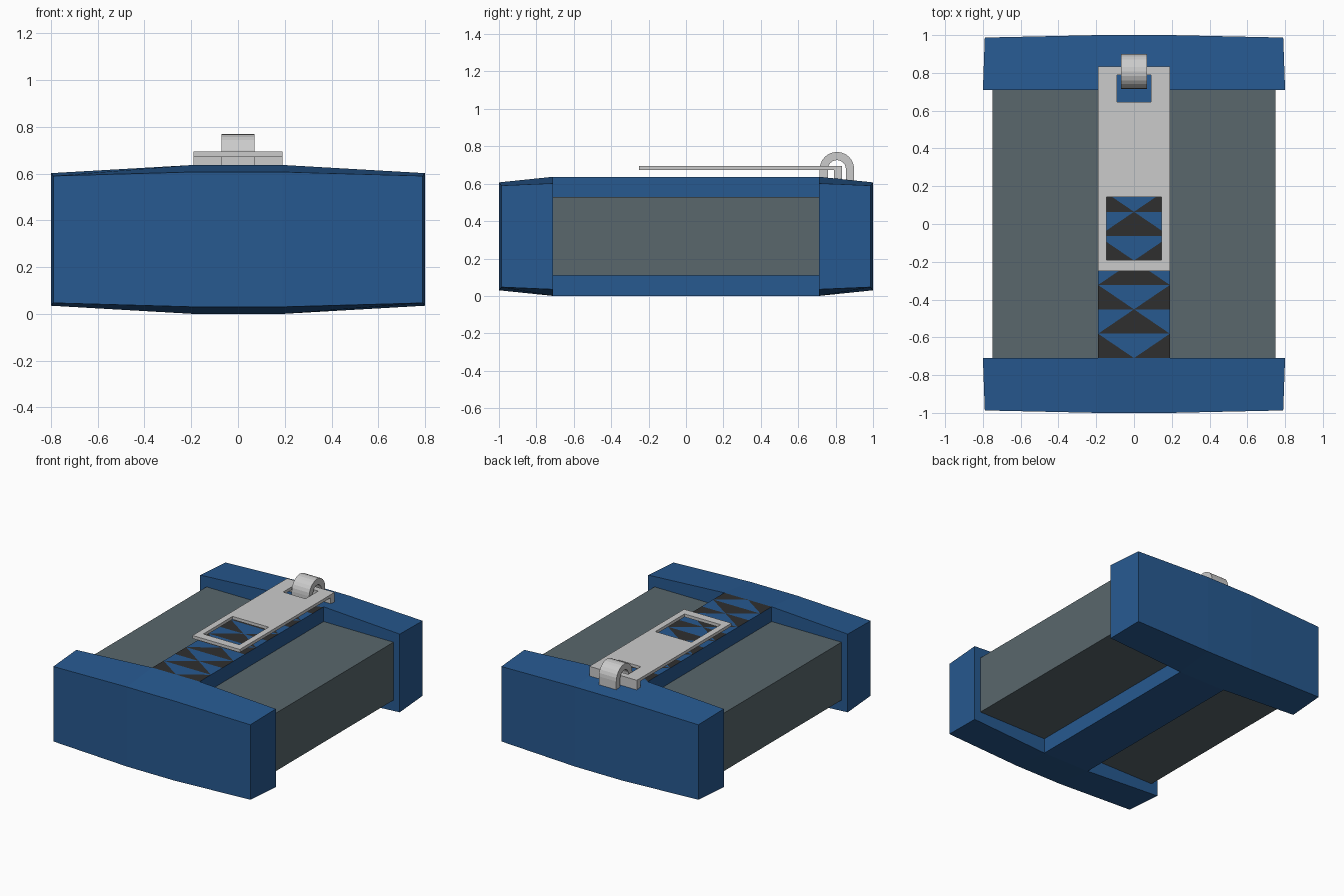
import bpy, math

if "Cube" in bpy.data.objects:
    bpy.data.objects.remove(bpy.data.objects["Cube"])


def material(name, rgb):
    m = bpy.data.materials.new(name)
    m.diffuse_color = (*rgb, 1)
    m.use_nodes = True
    m.node_tree.nodes["Principled BSDF"].inputs["Base Color"].default_value = m.diffuse_color
    return m


BLUE = material("blue", (0.02, 0.1, 0.28))
SLATE = material("slate", (0.1, 0.135, 0.15))
DARK = material("dark", (0.028, 0.028, 0.028))


def mesh(name, verts, faces, mats=(), indices=None):
    me = bpy.data.meshes.new(name)
    me.from_pydata(verts, [], faces)
    for m in mats:
        me.materials.append(m)
    if indices:
        me.polygons.foreach_set("material_index", indices)
    me.validate()
    ob = bpy.data.objects.new(name, me)
    bpy.context.collection.objects.link(ob)
    return ob


def loft(name, rings, mats=(), caps=True):
    """Skin a row of closed rings that share a point count."""
    n = len(rings[0])
    faces = [(i * n + j, i * n + (j + 1) % n, (i + 1) * n + (j + 1) % n, (i + 1) * n + j)
             for i in range(len(rings) - 1) for j in range(n)]
    if caps:
        faces += [tuple(reversed(range(n))),
                  tuple(range((len(rings) - 1) * n, len(rings) * n))]
    ob = mesh(name, [p for r in rings for p in r], faces, mats)
    recalc(ob)
    return ob


def recalc(ob):
    import bmesh
    bm = bmesh.new()
    bm.from_mesh(ob.data)
    bmesh.ops.recalc_face_normals(bm, faces=bm.faces)
    bm.to_mesh(ob.data)
    bm.free()


def rect(x, y0, y1, z):
    return [(-x, y0, z), (x, y0, z), (x, y1, z), (-x, y1, z)]


def frame(name, outer, inner, z0, z1):
    """Rectangular plate with a rectangular window."""
    return loft(name, [rect(*outer, z0), rect(*outer, z1), rect(*inner, z1),
                       rect(*inner, z0), rect(*outer, z0)], caps=False)


# Main body
loft("body", [rect(0.75, -0.75, 0.75, 0.11), rect(0.75, -0.75, 0.75, 0.53)], [SLATE])

# Bulged end caps
for s, name in ((-1, "front_cap"), (1, "back_cap")):
    rings = []
    for side, k in ((-1, 1), (-1, 0), (1, 0), (1, 1)):
        xo, xi = (0.79, 0.8) if k else (0.19, 0.19)
        yo = s * (0.987 if k else 1.0)
        inner, outer = (0.035, 0.047) if k else (0, 0.03)
        rings.append([(side * xi, s * 0.71, inner), (side * xo, yo, outer),
                      (side * xo, yo, 0.637 - outer), (side * xi, s * 0.71, 0.637 - inner)])
    loft(name, rings, [BLUE])

# Central spine, with dark triangles on its top face
W, L, T, ROWS = 0.19, 0.71, 0.637, 11
verts = rect(W, -L, L, 0)
faces, idx = [(3, 2, 1, 0)], [0]
for i in range(ROWS + 1):
    y = -L + 2 * L * i / ROWS
    verts += [(x, y, T) for x in (-W, 0, W)]
for i in range(ROWS):
    a = 4 + 3 * i
    b = a + 3
    if i % 2 == 0:      # wedge pointing down
        faces += [(a, a + 1, b), (a + 1, b + 2, b + 1, b), (a + 1, a + 2, b + 2)]
        idx += [1, 0, 1]
    else:               # wedge pointing up
        faces += [(a, b + 1, b), (a, a + 1, a + 2, b + 1), (a + 2, b + 2, b + 1)]
        idx += [0, 1, 0]
left = [4 + 3 * i for i in range(ROWS + 1)]
faces += [tuple([0] + left + [3]), tuple([2] + [v + 2 for v in reversed(left)] + [1])]
idx += [0, 0]
spine = mesh("spine", verts, faces, [BLUE, DARK], idx)
recalc(spine)

# Hasp plate: window end, solid middle, slotted end and turned-down lip
Z0, Z1 = 0.672, 0.694
frame("hasp_window", (W, -0.25, 0.145), (0.145, -0.19, 0.144), Z0, Z1)
loft("hasp_middle", [rect(W, 0.144, 0.62, Z0), rect(W, 0.144, 0.62, Z1)])
frame("hasp_slot", (W, 0.62, 0.835), (0.09, 0.645, 0.79), Z0, Z1)
loft("hasp_lip", [rect(W, 0.79, 0.835, 0.615), rect(W, 0.79, 0.835, Z0)])

# Staple arch passing through the slot
rings = []
path = [(0.807 - 0.094, 0.046, 0.61)]
CY, CZ, RO, RI = 0.807, 0.678, 0.092, 0.048
stations = [(-1, 0)] + [(math.cos(math.pi - math.pi * i / 12), math.sin(math.pi * i / 12))
                        for i in range(13)] + [(1, 0)]
for i, (c, s) in enumerate(stations):
    z = 0.612 if i in (0, len(stations) - 1) else CZ
    rings.append([(x, CY + r * c, z + r * s)
                  for x, r in ((-0.07, RI), (-0.07, RO), (0.07, RO), (0.07, RI))])
loft("staple", rings)
